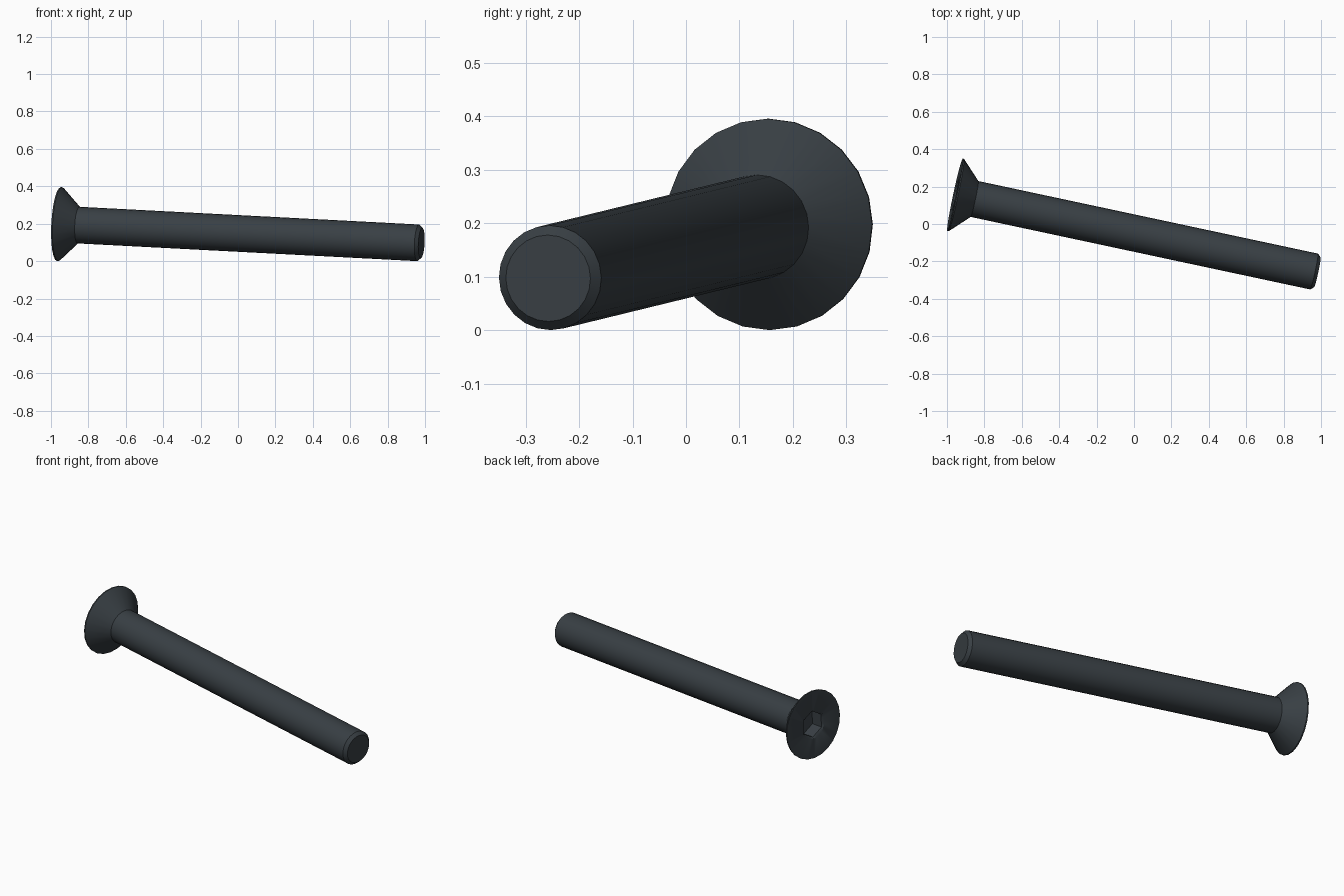
import bpy
import bmesh
from math import cos, pi, radians
from mathutils import Matrix, Vector

cube = bpy.data.objects.get("Cube")
if cube:
    bpy.data.objects.remove(cube, do_unlink=True)

SIDES = 24
HEAD_CENTRE = Vector((-0.957, 0.156, 0.198))
TIP_CENTRE = Vector((0.981, -0.258, 0.097))
LENGTH = (TIP_CENTRE - HEAD_CENTRE).length

steel = bpy.data.materials.new("dark_steel")
steel.use_nodes = True
colour = (0.040, 0.050, 0.058, 1)
steel.diffuse_color = colour
steel.node_tree.nodes["Principled BSDF"].inputs["Base Color"].default_value = colour


def round_radius(radius):
    return lambda angle: radius


def hex_radius(apothem):
    # Distance to a hexagon's edge, with a corner at angle zero
    return lambda angle: apothem / cos(angle % (pi / 3) - pi / 6)


# Rings from the socket floor, over the head and down the shaft to the tip
socket = hex_radius(0.066)
profile = [
    (socket, 0.080),                      # socket floor
    (socket, 0.008),                      # socket mouth
    (round_radius(0.083), 0.0),           # socket countersink
    (round_radius(0.198), 0.0),           # head rim
    (round_radius(0.198), 0.007),
    (round_radius(0.098), 0.107),         # underside cone meets shaft
    (round_radius(0.098), LENGTH - 0.018),
    (round_radius(0.081), LENGTH),        # chamfered tip
]

bm = bmesh.new()
rings = []
for radius, depth in profile:
    ring = []
    for i in range(SIDES):
        angle = 2 * pi * i / SIDES
        spoke = Matrix.Rotation(angle, 3, 'Z') @ Vector((radius(angle), 0, 0))
        ring.append(bm.verts.new(spoke + Vector((0, 0, depth))))
    rings.append(ring)

for a, b in zip(rings, rings[1:]):
    for i in range(SIDES):
        j = (i + 1) % SIDES
        bm.faces.new((a[i], a[j], b[j], b[i]))
bm.faces.new(rings[0])
bm.faces.new(rings[-1])
bmesh.ops.recalc_face_normals(bm, faces=bm.faces)

# Lay the screw down along its axis, one socket corner upward
axis = (TIP_CENTRE - HEAD_CENTRE).normalized()
side = axis.cross(Vector((0, 0, 1))).normalized()
up = side.cross(axis)
turn = Matrix((up, axis.cross(up), axis)).transposed().to_4x4()
bm.transform(Matrix.Translation(HEAD_CENTRE) @ turn)

mesh = bpy.data.meshes.new("countersunk_screw")
bm.to_mesh(mesh)
bm.free()
mesh.materials.append(steel)
screw = bpy.data.objects.new("countersunk_screw", mesh)
bpy.context.collection.objects.link(screw)

# Smooth round sides, crisp edges
bpy.ops.object.select_all(action='DESELECT')
screw.select_set(True)
bpy.context.view_layer.objects.active = screw
bpy.ops.object.shade_smooth_by_angle(angle=radians(30))
